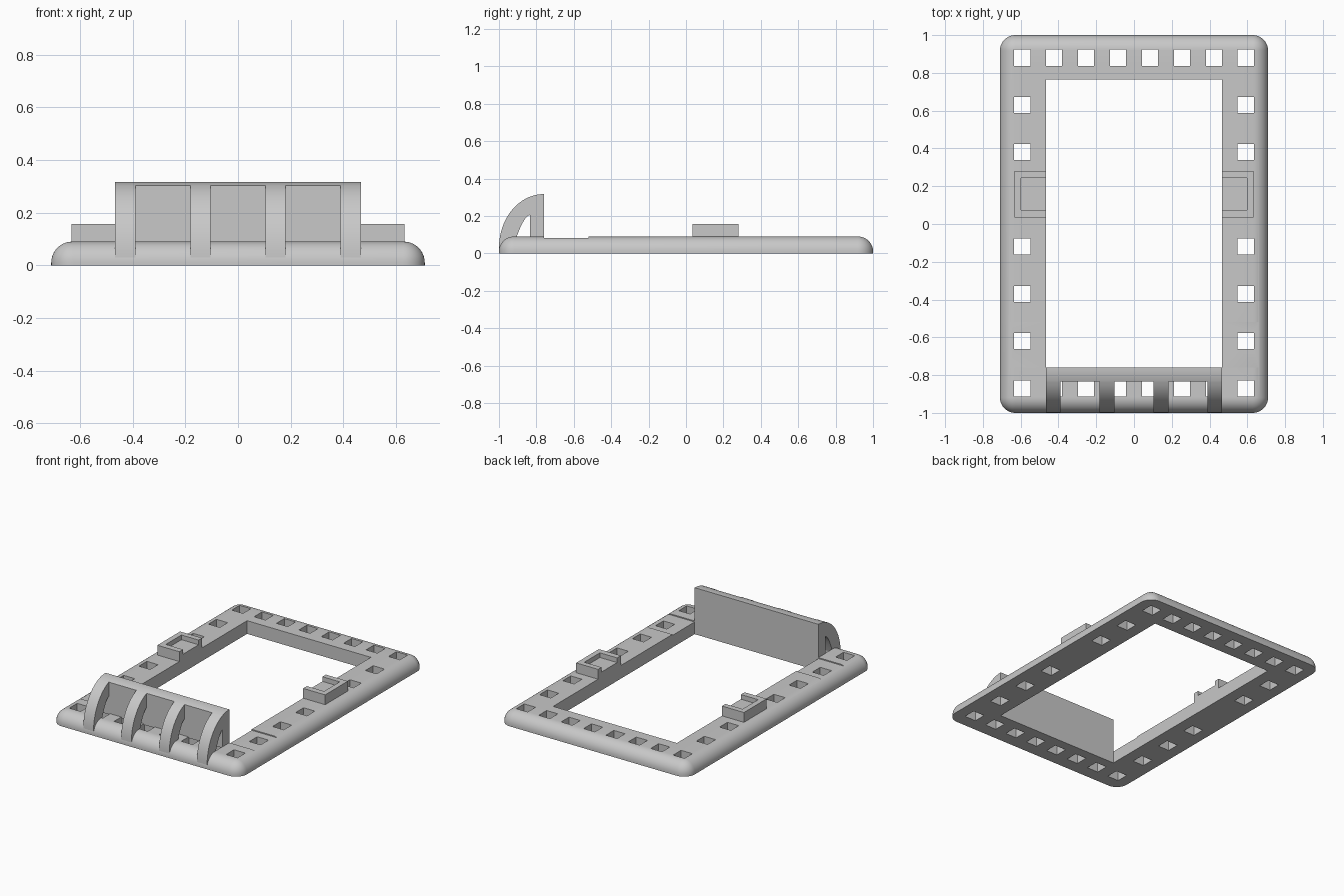
import bpy, bmesh
from math import sin, cos, pi, radians

cube = bpy.data.objects.get("Cube")
if cube:
    bpy.data.objects.remove(cube, do_unlink=True)

grey = bpy.data.materials.new("light_grey_plastic")
grey.use_nodes = True
grey.diffuse_color = (0.58, 0.58, 0.58, 1)
grey.node_tree.nodes["Principled BSDF"].inputs["Base Color"].default_value = (0.58, 0.58, 0.58, 1)


def make_object(name, bm):
    bmesh.ops.recalc_face_normals(bm, faces=bm.faces[:])
    mesh = bpy.data.meshes.new(name)
    bm.to_mesh(mesh)
    bm.free()
    mesh.materials.append(grey)
    obj = bpy.data.objects.new(name, mesh)
    bpy.context.collection.objects.link(obj)
    return obj


def activate(obj):
    bpy.ops.object.select_all(action="DESELECT")
    obj.select_set(True)
    bpy.context.view_layer.objects.active = obj


def smooth(obj):
    activate(obj)
    bpy.ops.object.shade_smooth_by_angle(angle=radians(30))


def add_box(bm, x0, x1, y0, y1, z0, z1):
    verts = bmesh.ops.create_cube(bm, size=1)["verts"]
    bmesh.ops.scale(bm, vec=(x1 - x0, y1 - y0, z1 - z0), verts=verts)
    bmesh.ops.translate(bm, vec=((x0 + x1) / 2, (y0 + y1) / 2, (z0 + z1) / 2), verts=verts)


def cut(obj, bm):
    cutter = make_object("cutter", bm)
    cutter.hide_render = True
    mod = obj.modifiers.new("cut", "BOOLEAN")
    mod.operation = "DIFFERENCE"
    mod.solver = "EXACT"
    mod.object = cutter
    activate(obj)
    bpy.ops.object.modifier_apply(modifier=mod.name)
    bpy.data.objects.remove(cutter, do_unlink=True)


def extrude_profile(name, points, x0, x1):
    """Extrude a closed (y, z) outline along x."""
    bm = bmesh.new()
    face = bm.faces.new([bm.verts.new((x0, y, z)) for y, z in points])
    ext = bmesh.ops.extrude_face_region(bm, geom=[face])["geom"]
    bmesh.ops.translate(bm, vec=(x1 - x0, 0, 0),
                        verts=[v for v in ext if isinstance(v, bmesh.types.BMVert)])
    obj = make_object(name, bm)
    smooth(obj)
    return obj


HALF_X, HALF_Y, HEIGHT = 0.71, 1.0, 0.09
CORNER, FILLET, SEG = 0.082, 0.08, 10
IN_X, IN_FRONT, IN_BACK = 0.467, -0.76, 0.765
WALL_Y = -0.835

# Frame slab with rounded corners and a rounded upper edge
bm = bmesh.new()
levels = [(0, 0)]
for i in range(SEG + 1):
    a = pi / 2 * i / SEG
    levels.append((FILLET * (1 - cos(a)), HEIGHT - FILLET + FILLET * sin(a)))
rings = []
for inset, z in levels:
    ring = []
    for k, (sx, sy) in enumerate([(1, 1), (-1, 1), (-1, -1), (1, -1)]):
        for i in range(SEG + 1):
            a = pi / 2 * (k + i / SEG)
            ring.append(bm.verts.new((sx * (HALF_X - CORNER) + (CORNER - inset) * cos(a),
                                      sy * (HALF_Y - CORNER) + (CORNER - inset) * sin(a), z)))
    rings.append(ring)
for low, high in zip(rings, rings[1:]):
    for i in range(len(low)):
        j = (i + 1) % len(low)
        bm.faces.new((low[i], low[j], high[j], high[i]))
bm.faces.new(rings[0])
bm.faces.new(rings[-1])
frame = make_object("frame", bm)

# Shallow step across the side rails
bm = bmesh.new()
add_box(bm, -1, 1, IN_FRONT, -0.52, HEIGHT - 0.007, 0.2)
cut(frame, bm)

# Central opening and the square holes around the rails
bm = bmesh.new()
add_box(bm, -IN_X, IN_X, IN_FRONT, IN_BACK, -0.1, 0.2)
for col in range(8):
    for row in range(8):
        x, y = (col - 3.5) * 0.169, 0.88 - row * 0.25
        on_rail = col in (0, 7) or row in (0, 7)
        under_clip = row == 3
        if on_rail and not under_clip:
            add_box(bm, x - 0.0425, x + 0.0425, y - 0.0425, y + 0.0425, -0.1, 0.2)
cut(frame, bm)
smooth(frame)


# Upright wall and curved ribs share one outer curve
def outer(y):
    t = (y - IN_FRONT) / 0.24
    return 0.03 + 0.287 * max(0, 1 - t * t) ** 0.5


wall_top = [(WALL_Y + (IN_FRONT - WALL_Y) * i / 6, outer(WALL_Y + (IN_FRONT - WALL_Y) * i / 6))
            for i in range(7)]
extrude_profile("back_wall", [(WALL_Y, 0.083)] + wall_top + [(IN_FRONT, 0.083)], -IN_X, IN_X)

rib_outer = []
for i in range(17):
    a = radians(71.8) * i / 16
    y = IN_FRONT - 0.24 * cos(a)
    rib_outer.append((y, outer(y)))
rib_inner = []
for i in range(9):
    t = i / 8
    rib_inner.append((WALL_Y - 0.085 * t, 0.205 - 0.16 * t ** 1.7))
for i, x in enumerate((-0.4285, -0.143, 0.143, 0.4285)):
    extrude_profile(f"rib_{i + 1}", rib_outer + rib_inner + [(-0.925, 0.03)], x - 0.0385, x + 0.0385)

# Raised side clips, each with a pocket open towards the middle
for side, s in (("left", 1), ("right", -1)):
    bm = bmesh.new()
    x0, x1 = sorted((s * IN_X, s * 0.633))
    add_box(bm, x0, x1, 0.035, 0.28, 0.085, 0.157)
    clip = make_object(f"{side}_clip", bm)
    bm = bmesh.new()
    x0, x1 = sorted((s * 0.4, s * 0.597))
    add_box(bm, x0, x1, 0.075, 0.243, 0.125, 0.3)
    cut(clip, bm)
